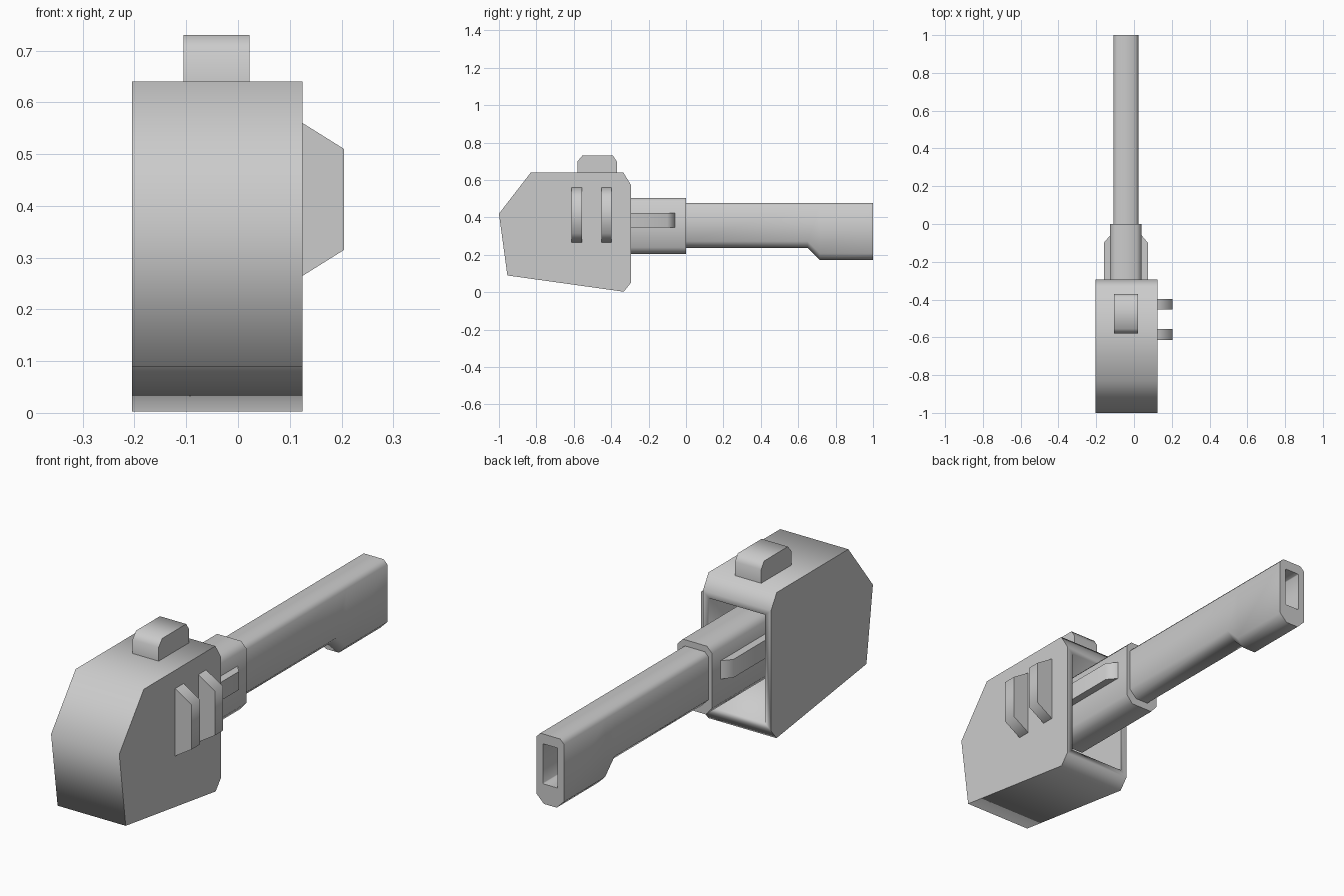
import bpy, bmesh, math
from mathutils import Vector

cube = bpy.data.objects.get("Cube")
if cube:
    bpy.data.objects.remove(cube, do_unlink=True)

grey = bpy.data.materials.new("plain grey")
grey.use_nodes = True
grey.diffuse_color = (0.6, 0.6, 0.6, 1)
grey.node_tree.nodes["Principled BSDF"].inputs["Base Color"].default_value = (0.6, 0.6, 0.6, 1)

CX = -0.043  # centre line of barrel and sight


def finish(bm, name):
    """Turn a bmesh into a smooth-shaded object."""
    bmesh.ops.recalc_face_normals(bm, faces=bm.faces)
    me = bpy.data.meshes.new(name)
    bm.to_mesh(me)
    bm.free()
    me.materials.append(grey)
    ob = bpy.data.objects.new(name, me)
    bpy.context.collection.objects.link(ob)
    bpy.ops.object.select_all(action='DESELECT')
    ob.select_set(True)
    bpy.context.view_layer.objects.active = ob
    bpy.ops.object.shade_smooth_by_angle(angle=math.radians(80))
    return ob


def loft(bm, rings, cap_start=True, cap_end=True):
    """Bridge equal-length closed rings of points."""
    vs = [[bm.verts.new(p) for p in r] for r in rings]
    n = len(vs[0])
    for a, b in zip(vs, vs[1:]):
        for i in range(n):
            bm.faces.new((a[i], a[(i + 1) % n], b[(i + 1) % n], b[i]))
    if cap_start:
        bm.faces.new(vs[0])
    if cap_end:
        bm.faces.new(vs[-1])


def extrude(name, pts, axis, lo, hi):
    """Prism from a 2D profile: axis x takes (y,z), y takes (x,z), z takes (x,y)."""
    def place(p, d):
        q = list(p)
        q.insert("xyz".index(axis), d)
        return q
    bm = bmesh.new()
    loft(bm, [[place(p, d) for p in pts] for d in (lo, hi)])
    return finish(bm, name)


def octagon(y, half, z0, z1, ct, cb, cbz):
    """Box section with chamfered top and bottom corners."""
    right = [(half - cb, z0), (half, z0 + cbz), (half, z1 - ct), (half - ct, z1)]
    pts = right + [(-x, z) for x, z in reversed(right)]
    return [(CX + x, y, z) for x, z in pts]


# Main housing, hollowed from the back
housing = extrude("housing", [(-1, .42), (-.83, .64), (-.335, .64), (-.295, .575),
                              (-.295, .05), (-.333, .003), (-.955, .09)], "x", -.205, .125)
cutter = extrude("cavity_cutter", [(-.175, .075), (.095, .075), (.095, .55), (-.175, .55)],
                 "y", -.75, -.2)
cutter.hide_render = True
mod = housing.modifiers.new("cavity", 'BOOLEAN')
mod.operation = 'DIFFERENCE'
mod.solver = 'EXACT'
mod.object = cutter
bpy.context.view_layer.objects.active = housing
bpy.ops.object.modifier_apply(modifier=mod.name)
bpy.data.objects.remove(cutter, do_unlink=True)

# Raised block on the roof
extrude("roof_block", [(-.58, .63), (-.58, .70), (-.555, .73), (-.39, .73),
                       (-.37, .70), (-.37, .63)], "x", -.105, .022)

# Pair of side fins
for name, y0, y1 in (("front_fin", -.613, -.555), ("rear_fin", -.453, -.398)):
    extrude(name, [(.12, .265), (.125, .265), (.205, .315), (.205, .51),
                   (.125, .56), (.12, .56)], "y", y0, y1)

# Sleeve around the barrel root
bm = bmesh.new()
loft(bm, [octagon(y, .083, .205, .505, .025, .03, .035) for y in (-.46, 0)])
finish(bm, "sleeve")

# Tapered ribs on both sides of the sleeve
for name, s in (("left_rib", 1), ("right_rib", -1)):
    pts = [(.07, -.44), (.117, -.44), (.117, -.1), (.083, -.06), (.07, -.06)]
    extrude(name, [(CX + s * x, y) for x, y in pts], "z", .345, .425)

# Barrel with a deeper muzzle and a rectangular bore
bm = bmesh.new()
rings = [octagon(y, .066, z0, .478, .018, .035, .035)
         for y, z0 in ((-.02, .238), (.65, .238), (.715, .173), (1, .173))]
rings += [octagon(y, .036, .26, .435, .003, .003, .003) for y in (1, .85)]
loft(bm, rings)
finish(bm, "barrel")
